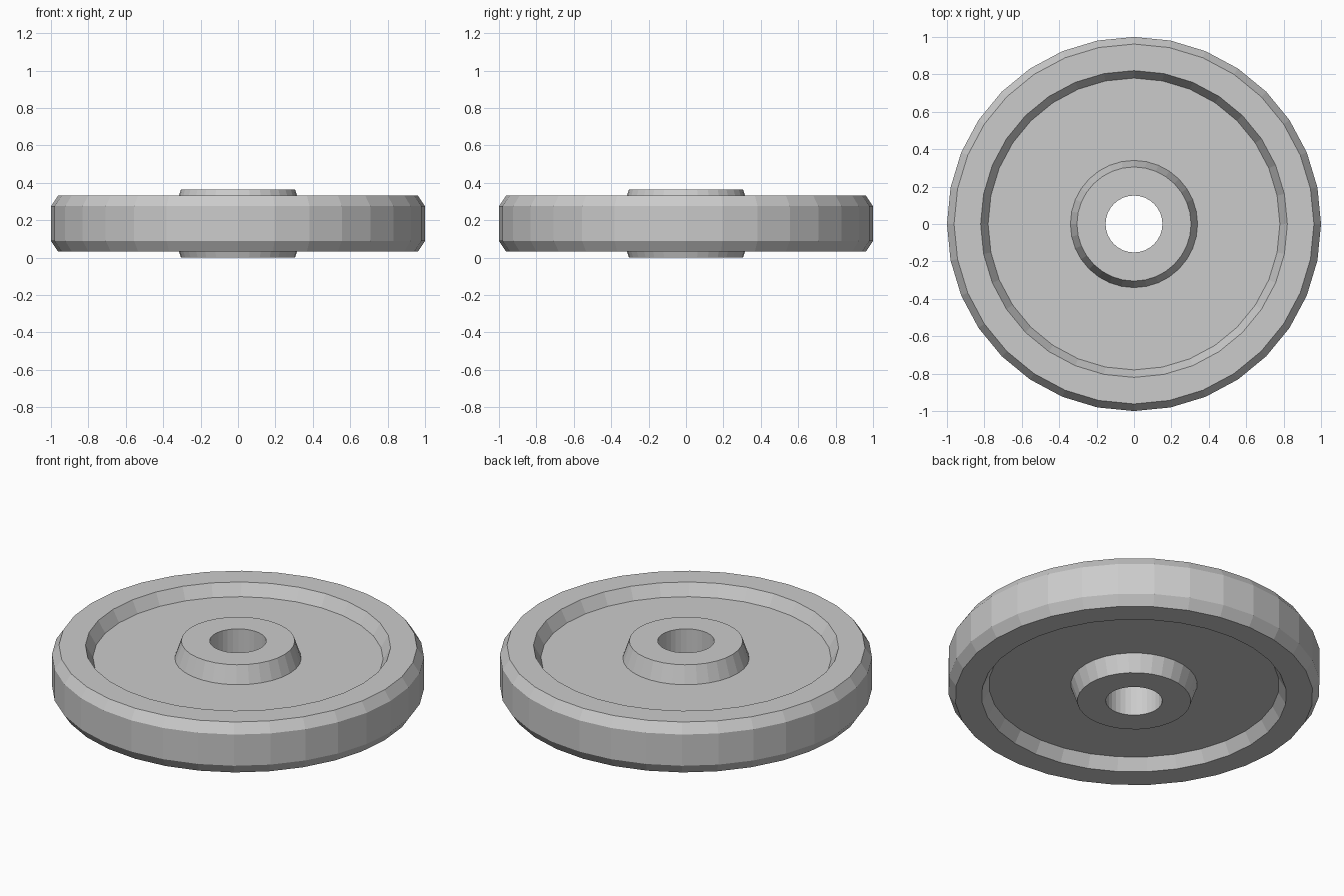
import bpy, bmesh, math

if "Cube" in bpy.data.objects:
    bpy.data.objects.remove(bpy.data.objects["Cube"])

SIDES = 32
MID = 0.1825  # mirror plane of the wheel

# Upper half of the cross-section, from the bore out to the tread: (radius, z)
upper = [(0.152, 0.365), (0.305, 0.365), (0.34, 0.263), (0.78, 0.263),
         (0.82, 0.332), (0.962, 0.332), (1.0, 0.275)]
lower = [(r, 2 * MID - z) for r, z in reversed(upper)]
profile = upper + lower

grey = bpy.data.materials.new("plain grey")
grey.diffuse_color = (0.6, 0.6, 0.6, 1)
grey.use_nodes = True
grey.node_tree.nodes["Principled BSDF"].inputs["Base Color"].default_value = grey.diffuse_color

# Wheel disc: closed cross-section revolved about z
bm = bmesh.new()
rings = []
for i in range(SIDES):
    a = 2 * math.pi * i / SIDES
    rings.append([bm.verts.new((r * math.cos(a), r * math.sin(a), z)) for r, z in profile])
n = len(profile)
for i in range(SIDES):
    a, b = rings[i], rings[(i + 1) % SIDES]
    for j in range(n):
        k = (j + 1) % n
        bm.faces.new((a[j], a[k], b[k], b[j]))
bmesh.ops.recalc_face_normals(bm, faces=bm.faces)
mesh = bpy.data.meshes.new("wheel_disc")
bm.to_mesh(mesh)
bm.free()
mesh.materials.append(grey)
wheel = bpy.data.objects.new("wheel_disc", mesh)
bpy.context.collection.objects.link(wheel)
